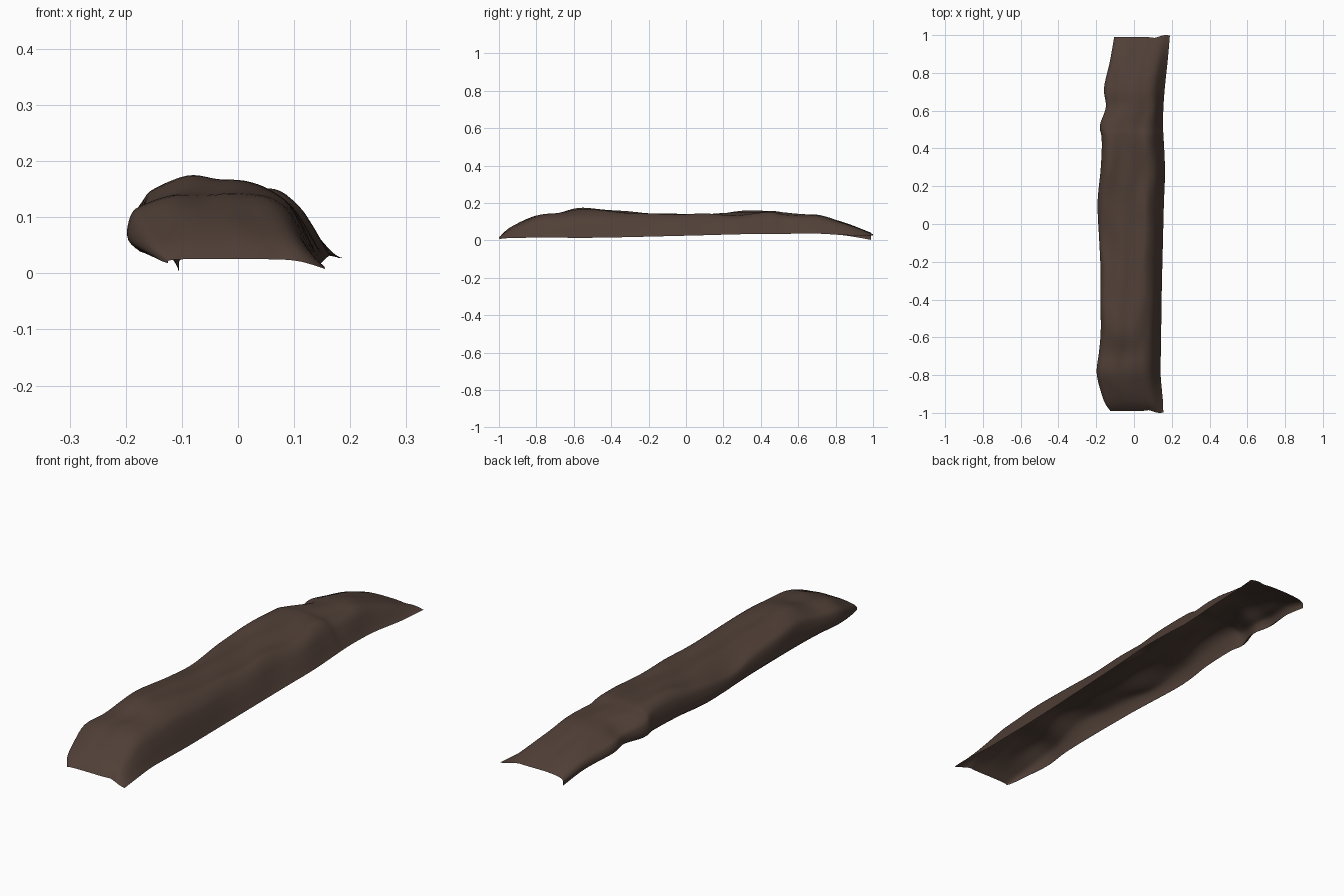
import bpy, bmesh, math

# stations along the strip:
# y, left x, right x, crest z, left rim z, right rim z, left shoulder lift, right shoulder lift
STATIONS = [
    (-0.985, -0.125, 0.155, 0.026, 0.018, 0.008, 0, 0),
    (-0.93, -0.160, 0.153, 0.075, 0.030, 0.013, -0.005, 0),
    (-0.80, -0.194, 0.141, 0.138, 0.040, 0.015, -0.012, 0),
    (-0.68, -0.183, 0.142, 0.150, 0.040, 0.015, -0.006, 0.004),
    (-0.55, -0.175, 0.144, 0.176, 0.038, 0.014, -0.008, -0.012),
    (-0.35, -0.175, 0.147, 0.158, 0.038, 0.017, -0.004, 0),
    (-0.10, -0.180, 0.153, 0.144, 0.038, 0.023, -0.026, 0.006),
    (0.10, -0.192, 0.158, 0.143, 0.040, 0.028, -0.008, 0.010),
    (0.28, -0.174, 0.164, 0.150, 0.042, 0.033, 0.014, -0.006),
    (0.45, -0.170, 0.157, 0.158, 0.045, 0.035, 0.006, 0.006),
    (0.52, -0.178, 0.153, 0.152, 0.045, 0.035, -0.010, 0),
    (0.62, -0.146, 0.156, 0.146, 0.045, 0.037, -0.032, -0.004),
    (0.72, -0.158, 0.163, 0.136, 0.042, 0.036, -0.025, 0.004),
    (0.86, -0.126, 0.178, 0.092, 0.025, 0.028, -0.008, 0.004),
    (0.985, -0.105, 0.190, 0.038, 0.003, 0.027, 0, 0),
]
# arched section: across (0 left .. 1 right), height (0 rim .. 1 crest)
SECTION = [(0.06, 0), (0.0, 0.2), (0.0, 0.5), (0.04, 0.80), (0.14, 0.95), (0.30, 1.0),
           (0.45, 0.98), (0.60, 0.95), (0.73, 0.91), (0.83, 0.74), (0.90, 0.47),
           (0.96, 0.18), (1.0, 0)]


def smooth_path(pts, steps):
    """Catmull-Rom resampling through the given points."""
    out = []
    for i in range(len(pts) - 1):
        a, b, c, d = (pts[max(i - 1, 0)], pts[i], pts[i + 1], pts[min(i + 2, len(pts) - 1)])
        for k in range(steps):
            t = k / steps
            out.append([0.5 * (2 * q + (r - p) * t + (2 * p - 5 * q + 4 * r - s) * t * t
                               + (3 * q - p - 3 * r + s) * t ** 3)
                        for p, q, r, s in zip(a, b, c, d)])
    out.append(list(pts[-1]))
    return out


def bump(s, centre, width):
    return math.exp(-((s - centre) / width) ** 2)


# bark strip: an open, hollow-backed shell
bm = bmesh.new()
rows = []
for y, xl, xr, top, zl, zr, lift_l, lift_r in smooth_path(STATIONS, 6):
    row = []
    body = max(0.0, min(1.0, (top - 0.04) / 0.08))
    flare = max(0, abs(y) - 0.85) / 0.135
    for s, h in smooth_path(SECTION, 4):
        # the left undercut fades out at the ends
        if s < 0.07 and h < 0.5:
            s *= body
        x = xl + (xr - xl) * s
        z = zl + (zr - zl) * s
        z += (top - z) * h
        # shoulders and lumps
        lump = math.sin(9 * y + 14 * s) * math.sin(13 * y - 5 * s + 1)
        z += body * h * (0.004 * lump - 0.002)
        z += body * h * (lift_l * bump(s, 0.08, 0.17) + lift_r * bump(s, 0.76, 0.13))
        x += body * 0.004 * math.sin(19 * y + 3 * s) * h
        # ragged ends: the right corners stick out
        yy = y + math.copysign(flare * (0.020 * bump(s, 0.93, 0.18) - 0.005), y)
        # back lip arches a little in the middle
        if y > 0:
            z += 0.004 * flare * math.sin(math.pi * max(0, min(1, s)))
        row.append(bm.verts.new((x, yy, max(z, 0.0))))
    rows.append(row)
for r0, r1 in zip(rows, rows[1:]):
    for j in range(len(r0) - 1):
        bm.faces.new((r0[j], r1[j], r1[j + 1], r0[j + 1]))
bmesh.ops.recalc_face_normals(bm, faces=bm.faces)
bm.normal_update()
if sum(f.normal.z for f in bm.faces) < 0:
    bmesh.ops.reverse_faces(bm, faces=bm.faces)
for f in bm.faces:
    f.smooth = True

mesh = bpy.data.meshes.new("bark_strip")
bm.to_mesh(mesh)
bm.free()
bark = bpy.data.objects.new("bark_strip", mesh)
bpy.context.collection.objects.link(bark)

brown = bpy.data.materials.new("dark bark brown")
brown.diffuse_color = (0.080, 0.050, 0.038, 1)
mesh.materials.append(brown)
